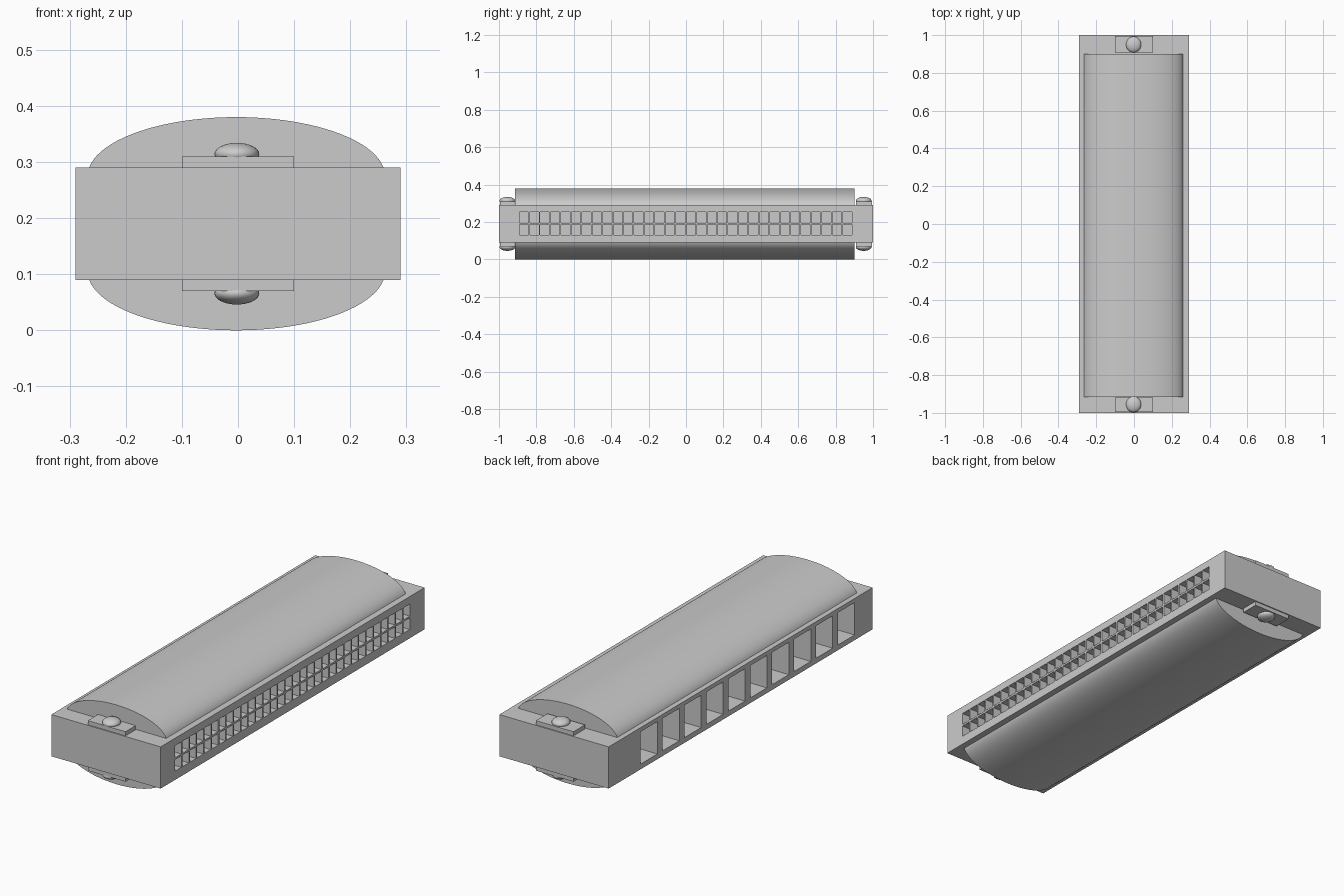
import bpy, bmesh, math
from mathutils import Matrix, Vector

old = bpy.data.objects.get("Cube")
if old:
    bpy.data.objects.remove(old, do_unlink=True)

grey = bpy.data.materials.new("plain grey")
grey.use_nodes = True
grey.diffuse_color = (0.6, 0.6, 0.6, 1)
grey.node_tree.nodes["Principled BSDF"].inputs["Base Color"].default_value = (0.6, 0.6, 0.6, 1)

MID = 0.19      # height of the middle plane
HALF = 0.10     # half thickness of the comb
WIDE = 0.29     # half width of the comb


def add_box(bm, lo, hi):
    lo, hi = Vector(lo), Vector(hi)
    size = Matrix.Diagonal((*(hi - lo), 1))
    bmesh.ops.create_cube(bm, size=1, matrix=Matrix.Translation((lo + hi) / 2) @ size)


def finish(name, bm, smooth=False):
    bmesh.ops.recalc_face_normals(bm, faces=bm.faces)
    mesh = bpy.data.meshes.new(name)
    bm.to_mesh(mesh)
    bm.free()
    mesh.materials.append(grey)
    obj = bpy.data.objects.new(name, mesh)
    bpy.context.collection.objects.link(obj)
    bpy.ops.object.select_all(action="DESELECT")
    obj.select_set(True)
    bpy.context.view_layer.objects.active = obj
    if smooth:
        bpy.ops.object.shade_smooth_by_angle(angle=math.radians(35))
    return obj


# Cutter for the mouth holes (-x) and the two rows of reed cells (+x)
bm = bmesh.new()
for i in range(10):
    y = -0.863 + i * 0.166
    add_box(bm, (-WIDE - 0.1, y, 0.115), (-WIDE + 0.3, y + 0.126, 0.27))
pitch = 1.786 / 32
for i in range(32):
    y = -0.891 + i * pitch
    for low, high in ((0.132, 0.187), (0.196, 0.254)):
        add_box(bm, (WIDE - 0.08, y, low), (WIDE + 0.1, y + 0.048, high))
cutter = finish("hole_cutter", bm)
cutter.hide_render = True

# Comb block with the holes cut in
bm = bmesh.new()
add_box(bm, (-WIDE, -1, MID - HALF), (WIDE, 1, MID + HALF))
comb = finish("comb", bm)
cut = comb.modifiers.new("holes", "BOOLEAN")
cut.operation = "DIFFERENCE"
cut.solver = "EXACT"
cut.object = cutter
bpy.ops.object.modifier_apply(modifier=cut.name)
bpy.data.objects.remove(cutter, do_unlink=True)


def cover(name, side):
    # Domed cover: an elliptical arc swept along y, with flat ends
    bm = bmesh.new()
    steps, base, rise = 40, 0.085, 0.105
    start = math.asin((HALF - base) / rise)
    arc = []
    for i in range(steps + 1):
        a = start + (math.pi - 2 * start) * i / steps
        x = -0.003 + 0.265 * math.cos(a)
        z = MID + side * (base + rise * math.sin(a))
        arc.append(bm.verts.new((x, -0.915, z)))
    face = bm.faces.new(arc)
    swept = bmesh.ops.extrude_face_region(bm, geom=[face], use_keep_orig=True)
    moved = [v for v in swept["geom"] if isinstance(v, bmesh.types.BMVert)]
    bmesh.ops.translate(bm, verts=moved, vec=(0, 1.815, 0))
    finish(name, bm, True)


def clip(name, side, y_low, y_high):
    # Flat tab that holds the end of a cover
    bm = bmesh.new()
    ends = sorted((MID + side * (HALF - 0.01), MID + side * (HALF + 0.02)))
    add_box(bm, (-0.1, y_low, ends[0]), (0.1, y_high, ends[1]))
    finish(name, bm)


def screw(name, side, y):
    # Flattened round screw head
    bm = bmesh.new()
    place = Matrix.Translation((-0.002, y, MID + side * 0.124))
    bmesh.ops.create_uvsphere(bm, u_segments=32, v_segments=16, radius=1,
                              matrix=place @ Matrix.Diagonal((0.04, 0.042, 0.02, 1)))
    finish(name, bm, True)


for label, side in (("top", 1), ("bottom", -1)):
    cover(label + "_cover", side)
    clip(label + "_front_clip", side, -0.995, -0.918)
    clip(label + "_back_clip", side, 0.908, 0.995)
    screw(label + "_front_screw", side, -0.955)
    screw(label + "_back_screw", side, 0.95)
